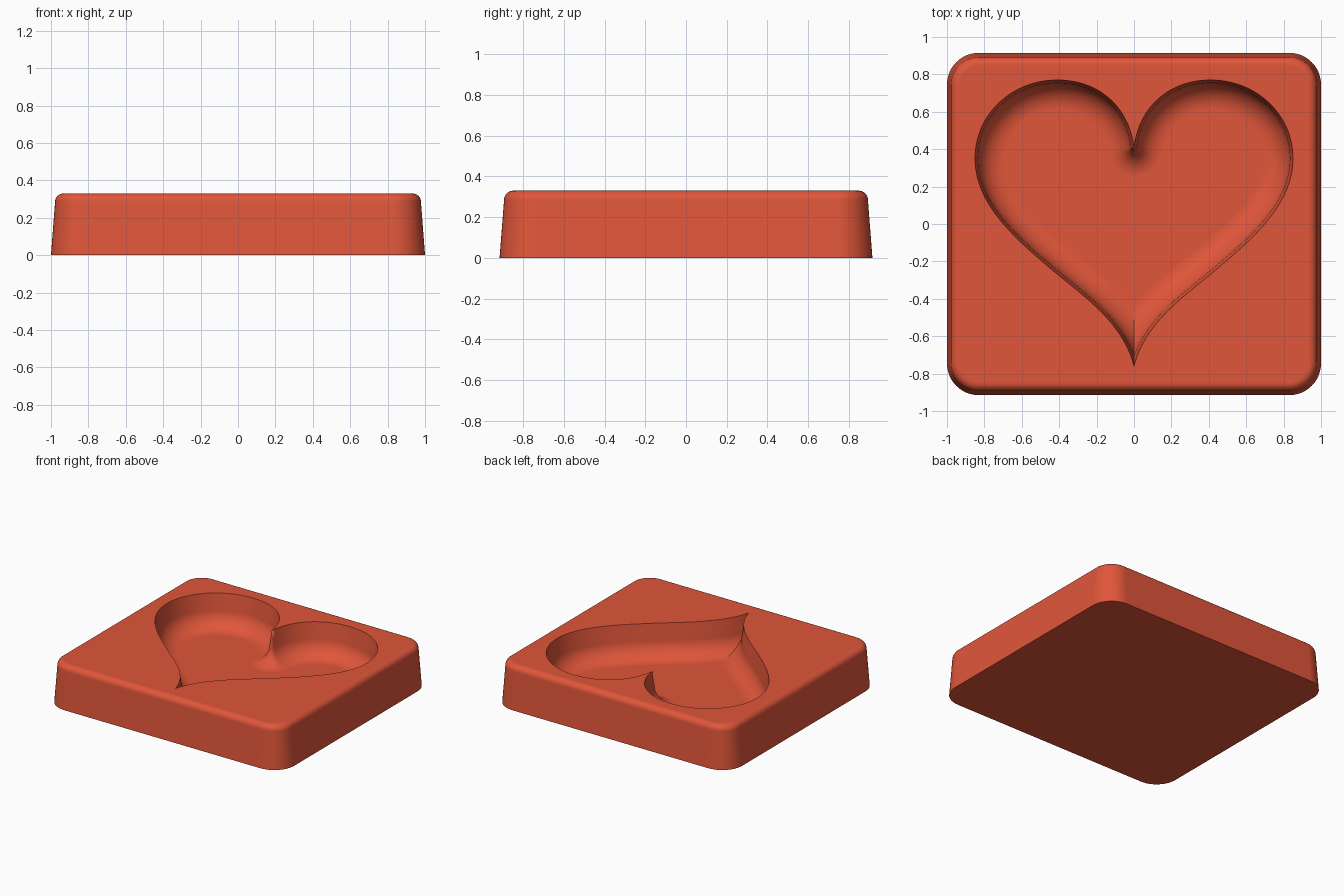
import bpy, bmesh
from math import sin, cos, pi, atan2
from mathutils import Vector
from mathutils.geometry import interpolate_bezier

cube = bpy.data.objects.get("Cube")
if cube:
    bpy.data.objects.remove(cube, do_unlink=True)

HEIGHT, FLOOR = 0.33, 0.08

clay = bpy.data.materials.new("terracotta_red")
clay.use_nodes = True
clay.diffuse_color = (0.745, 0.093, 0.042, 1)
clay.node_tree.nodes["Principled BSDF"].inputs["Base Color"].default_value = clay.diffuse_color


def block_ring(inset, steps=12):
    """Rounded rectangle outline, pulled in by inset."""
    r = 0.17 - inset
    pts = []
    for k, (sx, sy) in enumerate([(1, 1), (-1, 1), (-1, -1), (1, -1)]):
        for i in range(steps + 1):
            a = (k + i / steps) * pi / 2
            pts.append(Vector((sx * 0.83 + r * cos(a), sy * 0.745 + r * sin(a))))
    return pts


def heart_half():
    """Points and inward normals of the right half, from notch to tip."""
    knots = [((0, .41), (.03, .64), (.2, .77), (.41, .77)),
             ((.41, .77), (.65, .77), (.85, .59), (.85, .35)),
             ((.85, .35), (.85, .10), (.62, -.09), (.45, -.235)),
             ((.45, -.235), (.28, -.38), (.06, -.52), (0, -.76))]
    pts = []
    for seg in knots:
        curve = interpolate_bezier(*[Vector(p) for p in seg], 28)
        pts += [Vector(p[:2]) for p in curve][1 if pts else 0:]
    normals = []
    for i in range(len(pts)):
        t = (pts[min(i + 1, len(pts) - 1)] - pts[max(i - 1, 0)]).normalized()
        normals.append(Vector((t.y, -t.x)))
    # fan of normals that rounds the wall below the notch
    end = atan2(normals[0].y, normals[0].x)
    angles = [-pi / 2 + (end + pi / 2) * i / 10 for i in range(10)]
    fan = [Vector((cos(a), sin(a))) for a in angles]
    return [pts[0]] * len(fan) + pts, fan + normals


def heart_ring(half, inset):
    """Heart outline offset inwards; the tip folds into a crease on the axis."""
    pts = [p + n * inset for p, n in zip(*half)]
    for i in range(len(pts) // 2, len(pts)):
        if pts[i].x < 0:
            a, b = pts[i - 1], pts[i]
            meet = a.lerp(b, a.x / (a.x - b.x))
            pts[i:] = [meet.copy() for _ in pts[i:]]
            break
    pts[0].x = pts[-1].x = 0
    return pts + [Vector((-p.x, p.y)) for p in pts[-2:0:-1]]


def add_ring(bm, pts, z):
    return [bm.verts.new((p.x, p.y, z)) for p in pts]


def bridge(bm, a, b):
    n = len(a)
    for i in range(n):
        j = (i + 1) % n
        bm.faces.new((a[i], a[j], b[j], b[i]))


bm = bmesh.new()

# Outer block: drafted sides and a rounded top edge
profile = [(0, 0), (0.022, 0.285)]
for i in range(1, 9):
    a = i / 8 * pi / 2
    profile.append((0.022 + 0.045 * (1 - cos(a)), 0.285 + 0.045 * sin(a)))
outer = [add_ring(bm, block_ring(i), z) for i, z in profile]
for a, b in zip(outer, outer[1:]):
    bridge(bm, a, b)
bm.faces.new(outer[0][::-1])

# Heart cavity: steep wall running into a broad floor fillet
half = heart_half()
levels = [(0, HEIGHT), (0.008, 0.27)]
for i in range(13):
    a = i / 12 * pi / 2
    levels.append((0.016 + 0.14 * (1 - cos(a)), FLOOR + 0.14 * (1 - sin(a))))
inner = [add_ring(bm, heart_ring(half, i), z) for i, z in levels]
for a, b in zip(inner, inner[1:]):
    bridge(bm, a, b)
bmesh.ops.remove_doubles(bm, verts=bm.verts[:], dist=0.0004)

# Flat top around the heart, and the cavity floor
bm.edges.ensure_lookup_table()
for z in (HEIGHT, FLOOR):
    rim = [e for e in bm.edges if e.is_boundary
           and all(abs(v.co.z - z) < 1e-4 for v in e.verts)]
    bmesh.ops.triangle_fill(bm, edges=rim, use_beauty=True, normal=(0, 0, 1))
bmesh.ops.recalc_face_normals(bm, faces=bm.faces[:])

mesh = bpy.data.meshes.new("heart_mold")
bm.to_mesh(mesh)
bm.free()
mesh.materials.append(clay)
mold = bpy.data.objects.new("heart_mold", mesh)
bpy.context.collection.objects.link(mold)

bpy.ops.object.select_all(action='DESELECT')
bpy.context.view_layer.objects.active = mold
mold.select_set(True)
bpy.ops.object.shade_smooth_by_angle(angle=pi / 6)
weighted = mold.modifiers.new("clean_shading", 'WEIGHTED_NORMAL')
weighted.keep_sharp = True
